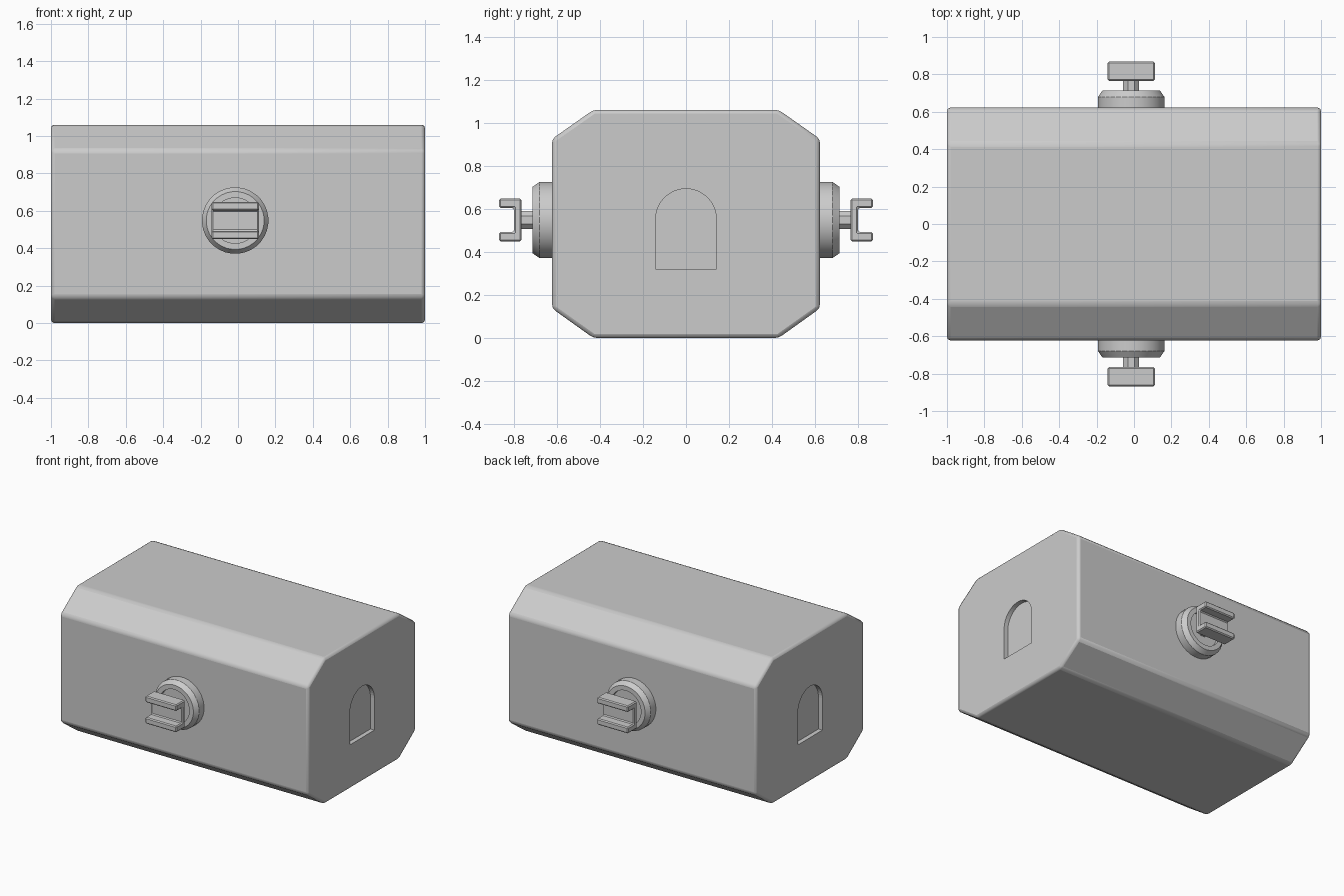
import bpy, bmesh
from math import sin, cos, pi

if "Cube" in bpy.data.objects:
    bpy.data.objects.remove(bpy.data.objects["Cube"])

CX, CZ = -0.015, 0.548   # centre of the side fittings


def make(name, verts, faces):
    me = bpy.data.meshes.new(name)
    me.from_pydata(verts, [], faces)
    bm = bmesh.new()
    bm.from_mesh(me)
    bmesh.ops.recalc_face_normals(bm, faces=bm.faces)
    bm.to_mesh(me)
    bm.free()
    ob = bpy.data.objects.new(name, me)
    bpy.context.collection.objects.link(ob)
    return ob


def prism_x(name, profile, x0, x1):
    """Extrude a (y, z) profile along x."""
    n = len(profile)
    verts = [(x, y, z) for x in (x0, x1) for y, z in profile]
    faces = [tuple(range(n)), tuple(range(n, 2 * n))]
    faces += [(i, (i + 1) % n, (i + 1) % n + n, i + n) for i in range(n)]
    return make(name, verts, faces)


def lathe_y(name, profile, n):
    """Spin a (radius, y) profile around the fitting axis, capping both ends."""
    verts = [(CX + r * cos(2 * pi * (i + .5) / n), y, CZ + r * sin(2 * pi * (i + .5) / n))
             for r, y in profile for i in range(n)]
    faces = [(k * n + i, k * n + (i + 1) % n, (k + 1) * n + (i + 1) % n, (k + 1) * n + i)
             for k in range(len(profile) - 1) for i in range(n)]
    last = (len(profile) - 1) * n
    faces += [tuple(range(n)), tuple(range(last, last + n))]
    return make(name, verts, faces)


def bevel(ob, width, segments=1):
    m = ob.modifiers.new("bevel", 'BEVEL')
    m.width, m.segments, m.limit_method = width, segments, 'ANGLE'


def mirror_y(ob):
    m = ob.modifiers.new("mirror", 'MIRROR')
    m.use_axis = (False, True, False)


def smooth(ob, angle):
    bpy.ops.object.select_all(action='DESELECT')
    ob.select_set(True)
    bpy.context.view_layer.objects.active = ob
    bpy.ops.object.shade_smooth_by_angle(angle=angle)


# Eight-sided body with softened edges
body = prism_x("body", [(-.43, 0), (.43, 0), (.622, .137), (.622, .925),
                        (.43, 1.06), (-.43, 1.06), (-.622, .925), (-.622, .137)], -1, 1)
bevel(body, .018, 2)

# Arched recess cut into both ends
arch = [(-.141, .32), (.141, .32)] + [(.141 * cos(pi * i / 24), .552 + .141 * sin(pi * i / 24))
                                      for i in range(25)]
for side in (-1, 1):
    cutter = prism_x("arch_cutter", arch, side * .968, side * 1.1)
    cutter.hide_render = True
    cutter.hide_set(True)
    m = body.modifiers.new("arch_recess", 'BOOLEAN')
    m.operation, m.solver, m.object = 'DIFFERENCE', 'EXACT', cutter
smooth(body, pi / 6)

# Chamfered round boss with a dished face
boss = lathe_y("round_boss", [(.178, -.6), (.178, -.68), (.155, -.713), (.122, -.713), (.122, -.685)], 32)
smooth(boss, pi / 6)
mirror_y(boss)

# Short stem
stem = lathe_y("stem", [(.046, -.67), (.046, -.78)], 8)
mirror_y(stem)

# Channel-shaped bracket, open outwards
U = [(-.765, -.1), (-.868, -.1), (-.868, -.055), (-.80, -.055),
     (-.80, .055), (-.868, .055), (-.868, .1), (-.765, .1)]
bracket = prism_x("channel_bracket", [(y, CZ + z) for y, z in U], CX - .126, CX + .126)
bevel(bracket, .007)
mirror_y(bracket)
